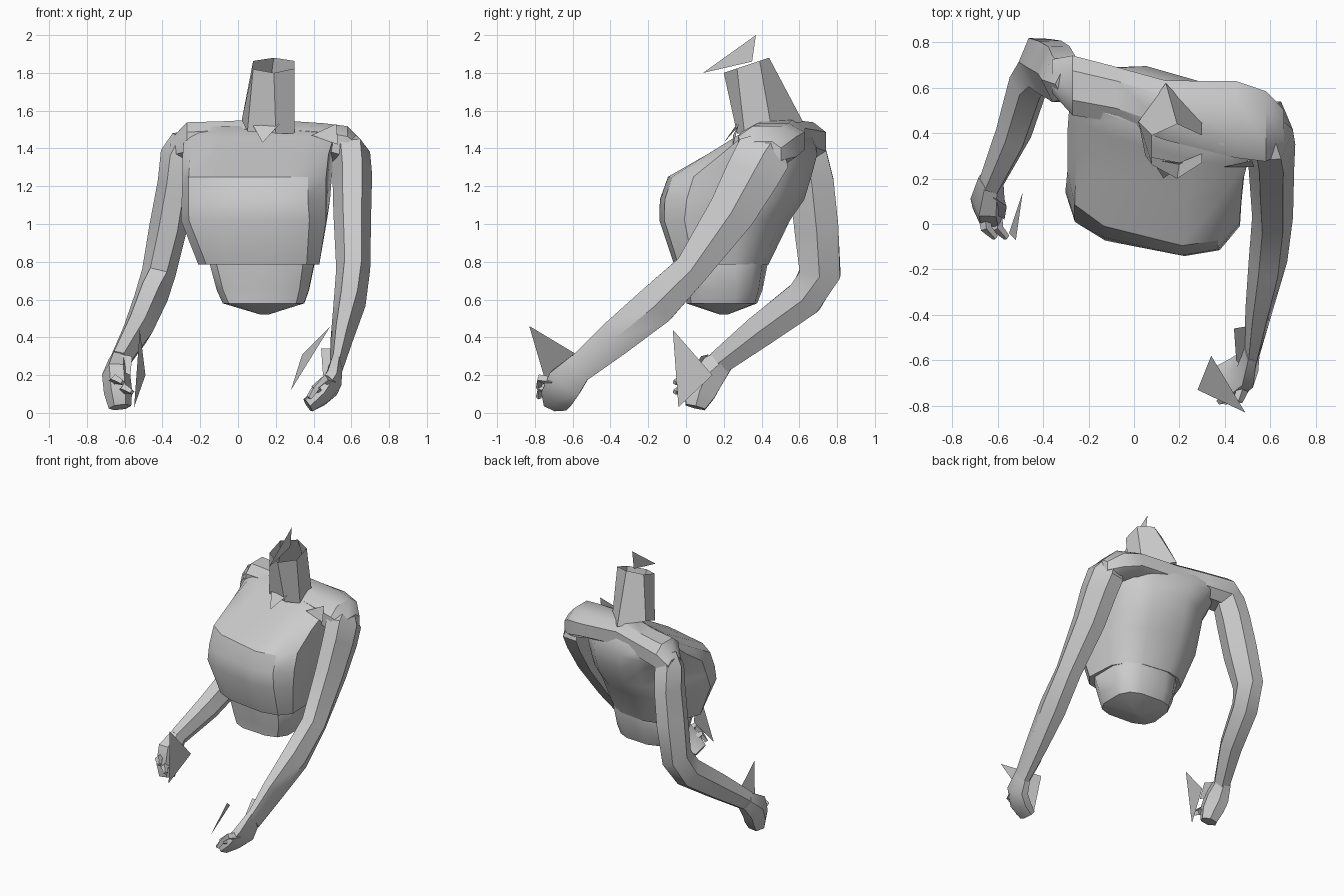
import bpy, bmesh, math
from mathutils import Vector, Matrix

if "Cube" in bpy.data.objects:
    bpy.data.objects.remove(bpy.data.objects["Cube"])

GREY = (0.6, 0.6, 0.6, 1)
grey = bpy.data.materials.new("plain_grey")
grey.use_nodes = True
grey.diffuse_color = GREY
grey.node_tree.nodes["Principled BSDF"].inputs["Base Color"].default_value = GREY


def finish(name, bm, smooth=True):
    bmesh.ops.recalc_face_normals(bm, faces=bm.faces)
    mesh = bpy.data.meshes.new(name)
    bm.to_mesh(mesh)
    bm.free()
    obj = bpy.data.objects.new(name, mesh)
    bpy.context.collection.objects.link(obj)
    mesh.materials.append(grey)
    if smooth:
        bpy.ops.object.select_all(action='DESELECT')
        obj.select_set(True)
        bpy.context.view_layer.objects.active = obj
        bpy.ops.object.shade_smooth_by_angle(angle=math.radians(35))
    return obj


def loft(name, rings, caps=True, smooth=True):
    """Skin a list of equal-length point rings."""
    bm = bmesh.new()
    loops = [[bm.verts.new(p) for p in ring] for ring in rings]
    n = len(loops[0])
    for a, b in zip(loops, loops[1:]):
        for i in range(n):
            j = (i + 1) % n
            bm.faces.new((a[i], a[j], b[j], b[i]))
    if caps:
        bm.faces.new(loops[0])
        bm.faces.new(loops[-1])
    return finish(name, bm, smooth)


def power(v, e=0.6):
    return math.copysign(abs(v) ** e, v)


def body_ring(cx, cy, z, half_w, half_d, yaw, taper=0.0):
    """Boxy oval section, narrowed toward the back and turned about the vertical."""
    turn = Matrix.Rotation(math.radians(yaw), 3, 'Z')
    ring = []
    for k in range(12):
        a = math.radians(15 + 30 * k)
        u, v = power(math.cos(a)), power(math.sin(a))
        u *= 1 - taper * max(v, 0)
        ring.append(turn @ Vector((u * half_w, v * half_d, 0)) + Vector((cx, cy, z)))
    return ring


def yoke_ring(x, cy, cz, half_d, half_h):
    """Rounded, flat-topped section across the shoulders."""
    angles = [math.tau * (k + .5) / 8 for k in range(8)]
    return [(x, cy + power(math.cos(a), .8) * half_d, cz + power(math.sin(a), .8) * half_h)
            for a in angles]


def limb(name, path, sides=6):
    """Tube along (point, half width, half depth) stations."""
    pts = [Vector(p) for p, w, d in path]
    rings = []
    for i, (p, w, d) in enumerate(path):
        t = (pts[min(i + 1, len(pts) - 1)] - pts[max(i - 1, 0)]).normalized()
        side = (Vector((1, 0, 0)) - t * t.x).normalized()
        other = t.cross(side)
        rings.append([pts[i] + side * w * math.cos(a) + other * d * math.sin(a)
                      for a in (math.tau * k / sides for k in range(sides))])
    return loft(name, rings)


def plate(name, *corners):
    bm = bmesh.new()
    bm.faces.new([bm.verts.new(c) for c in corners])
    return finish(name, bm, False)


# Torso: chest with a front hem over a narrower waist
loft("chest", [body_ring(*r) for r in (
    (.125, .19, .785, .33, .24, -8, .3),
    (.11, .21, 1.02, .4, .33, -11, .3),
    (.12, .25, 1.13, .4, .365, -13, .3),
    (.125, .29, 1.25, .4, .36, -14, .28),
    (.125, .41, 1.37, .41, .26, -16, .2),
    (.13, .475, 1.46, .42, .155, -16, .1),
    (.13, .5, 1.52, .36, .09, -15))])
loft("waist", [body_ring(*r) for r in (
    (.14, .2, .86, .27, .23, -8, .3),
    (.14, .2, .79, .285, .225, -8, .2),
    (.14, .2, .65, .25, .2, -6, .15),
    (.14, .19, .58, .22, .185, -4, .1),
    (.14, .2, .52, .02, .02, 0))])

# Shoulder yoke joining both arms to the neck
loft("shoulders", [yoke_ring(*r) for r in (
    (-.36, .65, 1.39, .08, .06),
    (-.27, .61, 1.435, .14, .11),
    (-.08, .57, 1.45, .13, .1),
    (.14, .5, 1.46, .14, .1),
    (.45, .46, 1.44, .18, .1),
    (.58, .43, 1.41, .165, .115),
    (.66, .41, 1.37, .1, .07))])

# Open neck, flared at the back
top = [(x, y, 1.8 + (y - .2) / 3) for x, y in
       ((.19, .2), (.3, .27), (.3, .39), (.19, .44), (.08, .39), (.08, .26))]
base = [(.2, .27, 1.48), (.3, .31, 1.48), (.3, .45, 1.52),
        (.14, .62, 1.54), (.02, .45, 1.55), (.05, .3, 1.49)]
loft("neck", [base, top], caps=False, smooth=False)
plate("throat_flap", (.08, .28, 1.52), (.22, .27, 1.53), (.13, .2, 1.43))
plate("head_plate", (.19, .09, 1.8), (.19, .37, 2), (.19, .35, 1.86))

# Left arm, reaching forward
limb("left_arm", [
    ((.58, .45, 1.43), .07, .09),
    ((.595, .41, 1.37), .105, .17),
    ((.605, .35, 1.26), .105, .165),
    ((.605, .24, 1.06), .1, .145),
    ((.61, .03, .76), .09, .105),
    ((.59, -.16, .57), .085, .125),
    ((.55, -.38, .39), .06, .11),
    ((.52, -.57, .23), .035, .085)])
limb("left_hand", [
    ((.52, -.55, .26), .035, .08),
    ((.5, -.64, .16), .05, .11),
    ((.44, -.68, .09), .05, .1),
    ((.37, -.69, .04), .04, .07)])
plate("left_shoulder_fold", (.39, .25, 1.47), (.52, .28, 1.53), (.53, .25, 1.42))
plate("left_hand_plate", (.49, -.83, .46), (.34, -.58, .31), (.28, -.73, .12))
plate("left_thumb", (.44, -.46, .34), (.5, -.45, .34), (.49, -.64, .18), (.45, -.6, .2))

# Right arm, drawn back at the elbow
limb("right_arm", [
    ((-.28, .62, 1.46), .07, .08),
    ((-.31, .64, 1.37), .1, .12),
    ((-.33, .665, 1.22), .095, .135),
    ((-.37, .69, .98), .1, .135),
    ((-.42, .71, .74), .09, .125),
    ((-.46, .63, .61), .09, .115),
    ((-.53, .4, .44), .08, .1),
    ((-.63, .18, .27), .055, .075)])
limb("right_hand", [
    ((-.63, .2, .28), .055, .07),
    ((-.645, .11, .2), .075, .11),
    ((-.635, .07, .11), .075, .1),
    ((-.625, .05, .03), .06, .06)])
plate("right_hand_plate", (-.52, -.07, .44), (-.49, .14, .2), (-.55, -.04, .03))
plate("right_thumb", (-.62, .12, .31), (-.56, .08, .3), (-.57, .02, .2), (-.62, .05, .22))

# Curled fingers
for i in range(2):
    s = i * .05
    limb(f"left_finger_{i + 1}", [
        ((.49 - s, -.7, .16 - s), .03, .03),
        ((.46 - s, -.77, .18 - s), .025, .025),
        ((.4 - s / 2, -.78, .13 - s), .015, .015)], 4)
    limb(f"right_finger_{i + 1}", [
        ((-.66 + s, .06, .16 - s), .03, .03),
        ((-.65 + s, -.02, .18 - s), .025, .025),
        ((-.61 + s, -.06, .16 - s), .015, .015)], 4)
